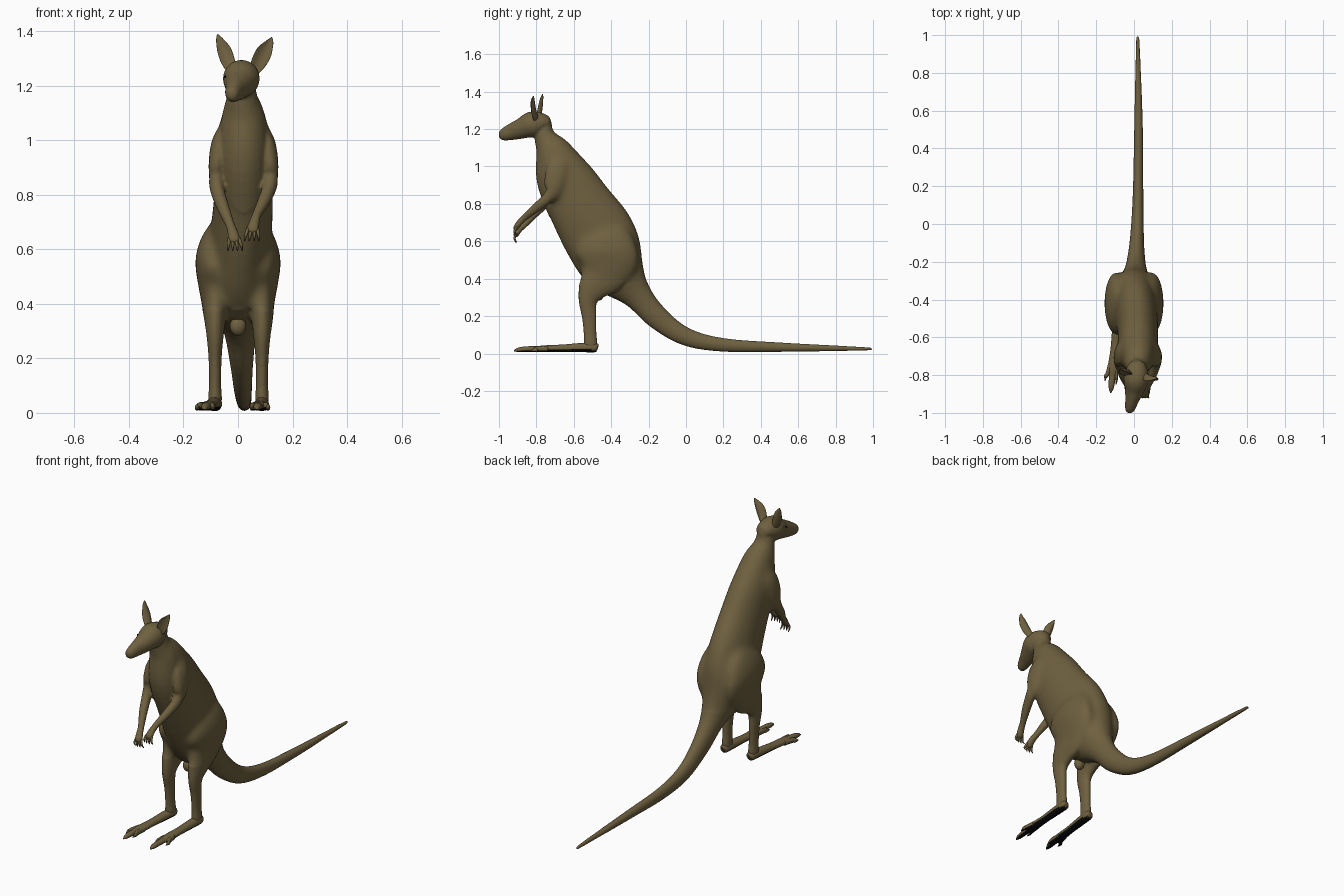
import bpy, bmesh, math
from mathutils import Vector

if "Cube" in bpy.data.objects:
    bpy.data.objects.remove(bpy.data.objects["Cube"])

def material(name, rgb):
    m = bpy.data.materials.new(name)
    m.diffuse_color = (*rgb, 1)
    m.use_nodes = True
    m.node_tree.nodes["Principled BSDF"].inputs["Base Color"].default_value = m.diffuse_color
    return m

FUR = material("brown_fur", (0.158, 0.118, 0.051))
BLACK = material("black", (0.003, 0.003, 0.003))

def spline(a, b, c, d, t):
    """Catmull-Rom interpolation of one ring value."""
    return 0.5 * (2*b + (c-a)*t + (2*a-5*b+4*c-d)*t*t + (3*b-a-3*c+d)*t**3)

def loft(name, rings, seg=20, steps=5, cup=0.0, sole=False):
    """Smooth tube through rings (x, y, z, half width, half depth)."""
    n = len(rings)
    fine = []
    for i in range(n - 1):
        q = [rings[max(0, min(n-1, i+k))] for k in (-1, 0, 1, 2)]
        for s in range(steps):
            fine.append([spline(*v, s/steps) for v in zip(*q)])
    fine.append(list(rings[-1]))
    bm = bmesh.new()
    loops = []
    for i, r in enumerate(fine):
        a, b = fine[max(0, i-1)], fine[min(len(fine)-1, i+1)]
        t = (Vector(b[:3]) - Vector(a[:3])).normalized()
        side = (Vector((1, 0, 0)) - t * t.x).normalized()
        up = t.cross(side)
        rx, rd = max(r[3], 0.001), max(r[4], 0.001)
        loop = []
        for k in range(seg):
            ang = 2 * math.pi * k / seg
            c, s = math.cos(ang), math.sin(ang)
            loop.append(bm.verts.new(Vector(r[:3]) + side*rx*c + up*(rd*s + cup*rx*c*c)))
        loops.append(loop)
    for l0, l1 in zip(loops, loops[1:]):
        for k in range(seg):
            j = (k + 1) % seg
            bm.faces.new((l0[k], l0[j], l1[j], l1[k]))
    bm.faces.new(loops[0])
    bm.faces.new(loops[-1])
    bmesh.ops.recalc_face_normals(bm, faces=bm.faces)
    for f in bm.faces:
        f.smooth = True
        f.material_index = int(sole and f.normal.z < -.45)
    me = bpy.data.meshes.new(name)
    bm.to_mesh(me)
    bm.free()
    me.materials.append(FUR)
    me.materials.append(BLACK)
    ob = bpy.data.objects.new(name, me)
    bpy.context.collection.objects.link(ob)
    return ob

def ball(name, loc, size, mat=FUR):
    bpy.ops.mesh.primitive_uv_sphere_add(segments=20, ring_count=12, radius=1, location=loc)
    ob = bpy.context.object
    ob.name, ob.scale = name, size
    ob.data.materials.append(mat)
    bpy.ops.object.shade_smooth()

# Neck, torso and tail as one continuous tube
body = loft("body", [
    (.015, -.77, 1.22, .045, .048), (.015, -.752, 1.155, .057, .060),
    (.02, -.71, 1.08, .083, .100), (.02, -.655, .95, .103, .150),
    (.02, -.565, .79, .108, .177), (.01, -.465, .63, .115, .197),
    (.003, -.385, .47, .125, .172), (.008, -.265, .318, .065, .082),
    (.013, -.15, .19, .043, .062), (.018, 0, .09, .033, .048),
    (.022, .2, .046, .027, .036), (.024, .5, .034, .023, .025),
    (.022, .8, .028, .015, .015), (.02, .97, .025, .009, .009),
    (.02, .994, .025, .006, .006)], seg=32)
merged = [body]

# Head, turned slightly to one side
merged.append(loft("head", [
    (.015, -.735, 1.205, .025, .025), (.015, -.758, 1.228, .052, .050),
    (.012, -.82, 1.225, .067, .069), (.002, -.88, 1.203, .052, .055),
    (-.01, -.93, 1.186, .037, .045), (-.02, -.972, 1.172, .028, .034),
    (-.025, -.993, 1.168, .019, .023), (-.026, -1.0, 1.167, .008, .009)], seg=28))

# Cupped ears and eyes
loft("left_ear", [
    (-.022, -.79, 1.25, .018, .014), (-.038, -.78, 1.29, .026, .01),
    (-.052, -.772, 1.33, .025, .007), (-.068, -.768, 1.368, .013, .005),
    (-.075, -.766, 1.388, .002, .002)], cup=-.6)
loft("right_ear", [
    (.055, -.80, 1.25, .018, .014), (.075, -.807, 1.285, .028, .01),
    (.096, -.812, 1.325, .029, .007), (.116, -.815, 1.358, .015, .005),
    (.124, -.816, 1.377, .002, .002)], cup=-.6)
ball("left_eye", (-.047, -.868, 1.232), (.004, .006, .005), BLACK)
ball("right_eye", (.051, -.878, 1.232), (.004, .006, .005), BLACK)

for side, s in (("left", -1), ("right", 1)):
    # Arm with hand; the left hand hangs a little lower
    dz = .018 * s
    def arm_ring(d, y, z, w, h, k=0):
        return (.02 + s*d, y, z + dz*k, w, h)
    merged.append(loft(side + "_arm", [
        arm_ring(.05, -.66, 1.07, .02, .03), arm_ring(.08, -.68, 1.0, .036, .06),
        arm_ring(.096, -.70, .92, .034, .058), arm_ring(.099, -.71, .865, .030, .044),
        arm_ring(.095, -.745, .82, .026, .03, .3), arm_ring(.075, -.805, .765, .023, .024, .6),
        arm_ring(.05, -.862, .71, .017, .018, 1), arm_ring(.04, -.89, .682, .019, .016, 1),
        arm_ring(.034, -.908, .655, .022, .015, 1), arm_ring(.032, -.912, .64, .012, .008, 1)]))
    for i in range(4):
        o = (i - 1.5) * .011
        loft(f"{side}_finger_{i+1}", [
            arm_ring(.034 + o, -.905, .66, .007, .007, 1),
            arm_ring(.032 + o*1.4, -.917, .635, .006, .006, 1),
            arm_ring(.03 + o*1.6, -.914 + abs(o)*.6, .612, .002, .002, 1)], seg=8, steps=3)

    # Leg from hip to ankle
    cx = .002 + s*.086
    merged.append(loft(side + "_leg", [
        (s*.065, -.41, .71, .02, .04), (s*.083, -.41, .64, .05, .120),
        (s*.095, -.418, .56, .062, .163), (s*.09, -.426, .49, .059, .168),
        (s*.083, -.45, .42, .053, .130), (cx, -.50, .345, .040, .080),
        (cx, -.524, .28, .031, .050), (cx, -.518, .2, .024, .039),
        (cx, -.513, .11, .022, .034), (cx, -.510, .05, .025, .036),
        (cx, -.510, .02, .020, .026)], seg=24))

    # Long foot with dark sole, and toes
    lean = -.10 if s < 0 else -.045
    def foot_ring(y, z, w, h, dx=0):
        return (cx + lean*(-.5 - y) + dx, y, z, w, h)
    loft(side + "_foot", [
        foot_ring(-.472, .03, .012, .015), foot_ring(-.485, .032, .024, .025),
        foot_ring(-.55, .032, .026, .025), foot_ring(-.66, .028, .024, .02),
        foot_ring(-.75, .026, .028, .018), foot_ring(-.80, .024, .022, .014),
        foot_ring(-.82, .022, .008, .006)], sole=True)
    tip = -.895 if s < 0 else -.92
    toes = (("middle_toe", 0, 0, tip, .017), ("outer_toe", s*.018, s*.036, -.83, .011),
            ("inner_toe", -s*.016, -s*.024, -.85, .009))
    for name, d0, d1, end, w in toes:
        loft(f"{side}_{name}", [
            foot_ring(-.74, .024, w, .015, d0), foot_ring((end - .76)/2, .024, w, .015, (d0+d1)/2),
            foot_ring(end + .025, .02, w*.75, .012, d1), foot_ring(end, .014, .002, .002, d1)],
            seg=12, sole=True)

# Sac hanging behind the belly
ball("scrotum", (0, -.465, .318), (.03, .026, .035))
loft("sac_stem", [(0, -.44, .40, .016, .016), (0, -.455, .35, .013, .013),
                  (0, -.465, .32, .013, .013)], seg=12)

# Fuse torso, head, arms and legs into one skin
bpy.ops.object.select_all(action='DESELECT')
for ob in merged:
    ob.select_set(True)
bpy.context.view_layer.objects.active = body
bpy.ops.object.join()
mod = body.modifiers.new("skin", 'REMESH')
mod.mode, mod.voxel_size = 'VOXEL', .007
bpy.ops.object.modifier_apply(modifier=mod.name)

# Blend the hips and shoulders; blacken tail underside and groin
bm = bmesh.new()
bm.from_mesh(body.data)
soft = [v for v in bm.verts if v.co.z > .38 and -.73 < v.co.y]
for _ in range(40):
    bmesh.ops.smooth_vert(bm, verts=soft, factor=.5, use_axis_x=True, use_axis_y=True, use_axis_z=True)
bm.normal_update()
for f in bm.faces:
    f.smooth = True
    c, n = f.calc_center_median(), f.normal
    tail = c.y > .15 and n.z < -.6
    groin = -.025 < c.x < .055 and .33 < c.z < .43 and c.y < -.36 and n.y < .2
    f.material_index = int(tail or groin)
bm.to_mesh(body.data)
bm.free()
body.data.materials.clear()
body.data.materials.append(FUR)
body.data.materials.append(BLACK)
